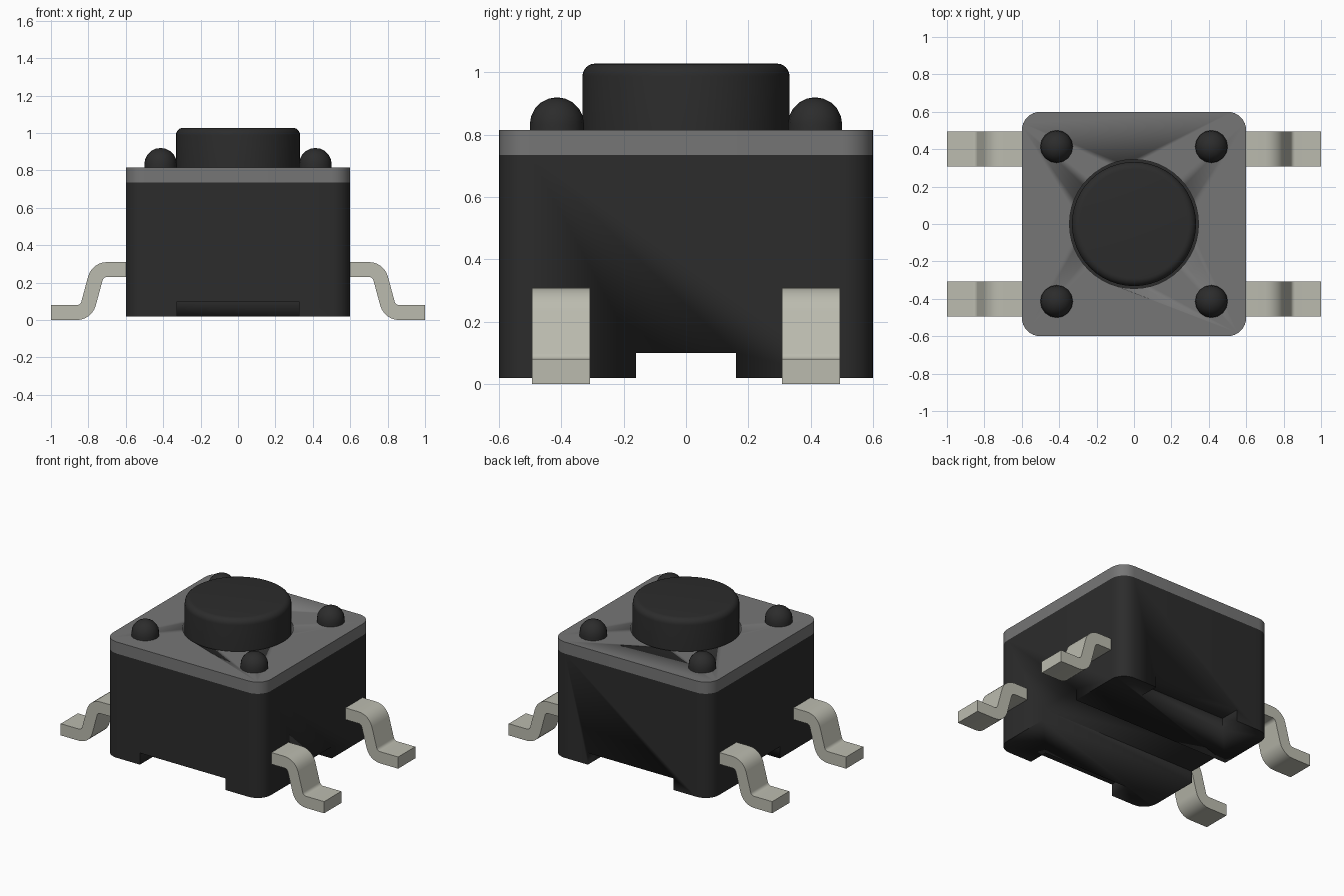
import bpy, bmesh, math
from mathutils import Vector

cube = bpy.data.objects.get("Cube")
if cube:
    bpy.data.objects.remove(cube, do_unlink=True)


def material(name, rgb):
    m = bpy.data.materials.new(name)
    m.use_nodes = True
    m.diffuse_color = (*rgb, 1)
    m.node_tree.nodes["Principled BSDF"].inputs["Base Color"].default_value = (*rgb, 1)
    return m


BLACK = material("black plastic", (0.025, 0.025, 0.025))
GREY = material("grey cover", (0.18, 0.18, 0.18))
METAL = material("tinned metal", (0.50, 0.50, 0.43))


def finish(name, bm, mat, smooth=True):
    bmesh.ops.recalc_face_normals(bm, faces=bm.faces)
    mesh = bpy.data.meshes.new(name)
    bm.to_mesh(mesh)
    bm.free()
    ob = bpy.data.objects.new(name, mesh)
    bpy.context.collection.objects.link(ob)
    mesh.materials.append(mat)
    if smooth:
        bpy.ops.object.select_all(action="DESELECT")
        ob.select_set(True)
        bpy.context.view_layer.objects.active = ob
        bpy.ops.object.shade_smooth_by_angle(angle=math.radians(35))
    return ob


def extrude(name, points, offset, mat):
    """Solid made by sweeping a closed outline along a vector."""
    bm = bmesh.new()
    face = bm.faces.new([bm.verts.new(p) for p in points])
    new = bmesh.ops.extrude_face_region(bm, geom=[face])["geom"]
    bmesh.ops.translate(bm, vec=offset, verts=[v for v in new if isinstance(v, bmesh.types.BMVert)])
    return finish(name, bm, mat)


def rounded_square(half, radius, z, steps=8):
    pts = []
    for k in range(4):
        sx, sy = ((1, 1), (-1, 1), (-1, -1), (1, -1))[k]
        for i in range(steps + 1):
            a = math.pi / 2 * (k + i / steps)
            pts.append((sx * (half - radius) + radius * math.cos(a),
                        sy * (half - radius) + radius * math.sin(a), z))
    return pts


def lathe(name, profile, center, segments, mat):
    """Closed solid of revolution; the profile starts and ends on the axis."""
    bm = bmesh.new()
    verts = [bm.verts.new((r, 0, z)) for r, z in profile]
    edges = [bm.edges.new(p) for p in zip(verts, verts[1:])]
    bmesh.ops.spin(bm, geom=verts + edges, cent=(0, 0, 0), axis=(0, 0, 1),
                   angle=2 * math.pi, steps=segments)
    bmesh.ops.remove_doubles(bm, verts=bm.verts, dist=0.0005)
    bmesh.ops.translate(bm, vec=center, verts=bm.verts)
    return finish(name, bm, mat)


def cut(ob, cutter):
    mod = ob.modifiers.new("cut", "BOOLEAN")
    mod.operation = "DIFFERENCE"
    mod.solver = "EXACT"
    mod.object = cutter
    cutter.hide_render = True
    bpy.context.view_layer.objects.active = ob
    bpy.ops.object.modifier_apply(modifier=mod.name)
    bpy.data.objects.remove(cutter, do_unlink=True)


def box(name, x, y, z):
    pts = [(x[0], y[0], z[0]), (x[1], y[0], z[0]), (x[1], y[1], z[0]), (x[0], y[1], z[0])]
    return extrude(name, pts, (0, 0, z[1] - z[0]), BLACK)


# Housing with a channel underneath and a pocket at the front and back
body = extrude("housing", rounded_square(0.6, 0.1, 0.02), (0, 0, 0.715), BLACK)
cut(body, box("channel_cutter", (-1, 1), (-0.16, 0.16), (-0.1, 0.1)))
for s in (-1, 1):
    cut(body, box("pocket_cutter", (-0.325, 0.325), sorted((s * 0.46, s * 0.8)), (-0.1, 0.1)))

# Cover plate with a round opening
cover = extrude("cover_plate", rounded_square(0.6, 0.1, 0.735), (0, 0, 0.08), GREY)
cut(cover, lathe("hole_cutter", [(0, 0.6), (0.345, 0.6), (0.345, 1), (0, 1)], (0, 0, 0), 48, BLACK))

# Push button with a rounded rim
R, TOP, RIM = 0.332, 1.028, 0.04
rim = [(R - RIM + RIM * math.cos(a), TOP - RIM + RIM * math.sin(a))
       for a in (math.pi / 2 * i / 6 for i in range(7))]
lathe("button", [(0, 0.72), (R, 0.72)] + rim + [(0, TOP)], (0, 0, 0), 48, BLACK)

# Domed rivets at the corners
P = 0.087
dome = [(P * math.cos(a), P * math.sin(a)) for a in (math.pi / 2 * i / 5 for i in range(5))]
for sx in (-1, 1):
    for sy in (-1, 1):
        lathe("rivet", [(0, -0.05), (P, -0.05)] + dome + [(0, P)],
              (sx * 0.414, sy * 0.414, 0.833), 16, BLACK)


def lead_outline(path, radius, half, steps=6):
    """Rounded strip around a bent centre line."""
    left, right = [], []

    def add(p, d):
        n = Vector((-d.y, d.x)) * half
        left.append(p + n)
        right.append(p - n)

    path = [Vector(p) for p in path]
    add(path[0], (path[1] - path[0]).normalized())
    for a, b, c in zip(path, path[1:], path[2:]):
        d1, d2 = (b - a).normalized(), (c - b).normalized()
        turn = math.atan2(d1.cross(d2), d1.dot(d2))
        side = math.copysign(1, turn)
        start = b - d1 * radius * math.tan(abs(turn) / 2)
        center = start + Vector((-d1.y, d1.x)) * radius * side
        for i in range(steps + 1):
            t = turn * i / steps
            d = Vector((d1.x * math.cos(t) - d1.y * math.sin(t),
                        d1.x * math.sin(t) + d1.y * math.cos(t)))
            add(center - Vector((-d.y, d.x)) * radius * side, d)
    add(path[-1], (path[-1] - path[-2]).normalized())
    return left + right[::-1]


# Four bent leads
outline = lead_outline([(0.55, 0.27), (0.75, 0.27), (0.812, 0.04), (1, 0.04)], 0.065, 0.04)
for sx in (-1, 1):
    for sy in (-1, 1):
        extrude("lead", [(sx * p.x, sy * 0.308, p.y) for p in outline], (0, sy * 0.186, 0), METAL)
